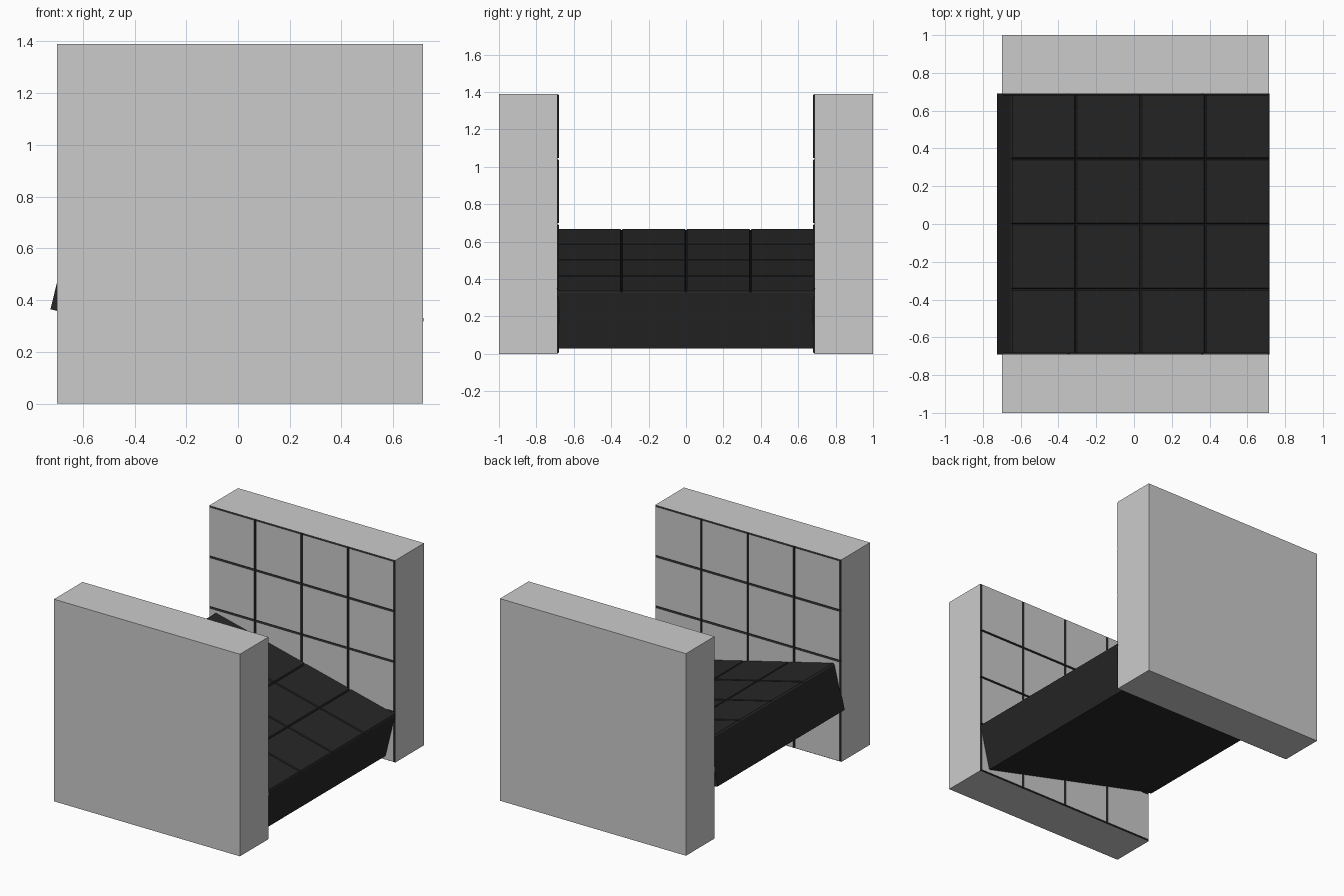
import bpy, bmesh, math
from mathutils import Matrix

if "Cube" in bpy.data.objects:
    bpy.data.objects.remove(bpy.data.objects["Cube"])


def material(name, v):
    m = bpy.data.materials.new(name)
    m.diffuse_color = (v, v, v, 1)
    m.use_nodes = True
    m.node_tree.nodes["Principled BSDF"].inputs["Base Color"].default_value = m.diffuse_color
    return m


GREY = material("grey", 0.7)
BLACK = material("black", 0.02)
RELIEF = 0.01


def tiled_panel(name, length, width, thick, mats, loc, rot):
    """Slab whose top (local z = 0) carries a 4 x 4 field of raised tiles."""
    bm = bmesh.new()
    # tile field
    bmesh.ops.create_grid(bm, x_segments=4, y_segments=4, size=0.5,
                          matrix=Matrix.Translation((0, 0, -RELIEF)))
    bmesh.ops.scale(bm, vec=(length, width, 1), verts=bm.verts)
    tiles = list(bm.faces)
    # slab body below the tiles
    rim = [e for e in bm.edges if e.is_boundary]
    ext = bmesh.ops.extrude_edge_only(bm, edges=rim)["geom"]
    low = [v for v in ext if isinstance(v, bmesh.types.BMVert)]
    bmesh.ops.translate(bm, vec=(0, 0, RELIEF - thick), verts=low)
    bmesh.ops.holes_fill(bm, edges=[e for e in bm.edges if e.is_boundary], sides=0)
    bmesh.ops.recalc_face_normals(bm, faces=bm.faces)
    # raised tiles with dark bevelled joints
    joints = bmesh.ops.inset_individual(bm, faces=tiles, thickness=0.009, depth=RELIEF)
    for f in joints["faces"]:
        f.material_index = 1
    me = bpy.data.meshes.new(name)
    bm.to_mesh(me)
    bm.free()
    for m in mats:
        me.materials.append(m)
    ob = bpy.data.objects.new(name, me)
    ob.location = loc
    ob.rotation_euler = rot
    bpy.context.collection.objects.link(ob)
    return ob


# upright side panels, tiles facing inward
for name, s in (("front_arm", -1), ("back_arm", 1)):
    tiled_panel(name, 1.415, 1.39, 0.32, (GREY, BLACK),
                (0.0075, 0.68 * s, 0.695), (s * math.pi / 2, 0, 0))

# sloping seat slab between them
tilt = math.atan2(0.335, 1.37)
tiled_panel("seat", 1.411, 1.38, 0.314, (BLACK, BLACK),
            (0.035, 0, 0.5025), (0, tilt, 0))
